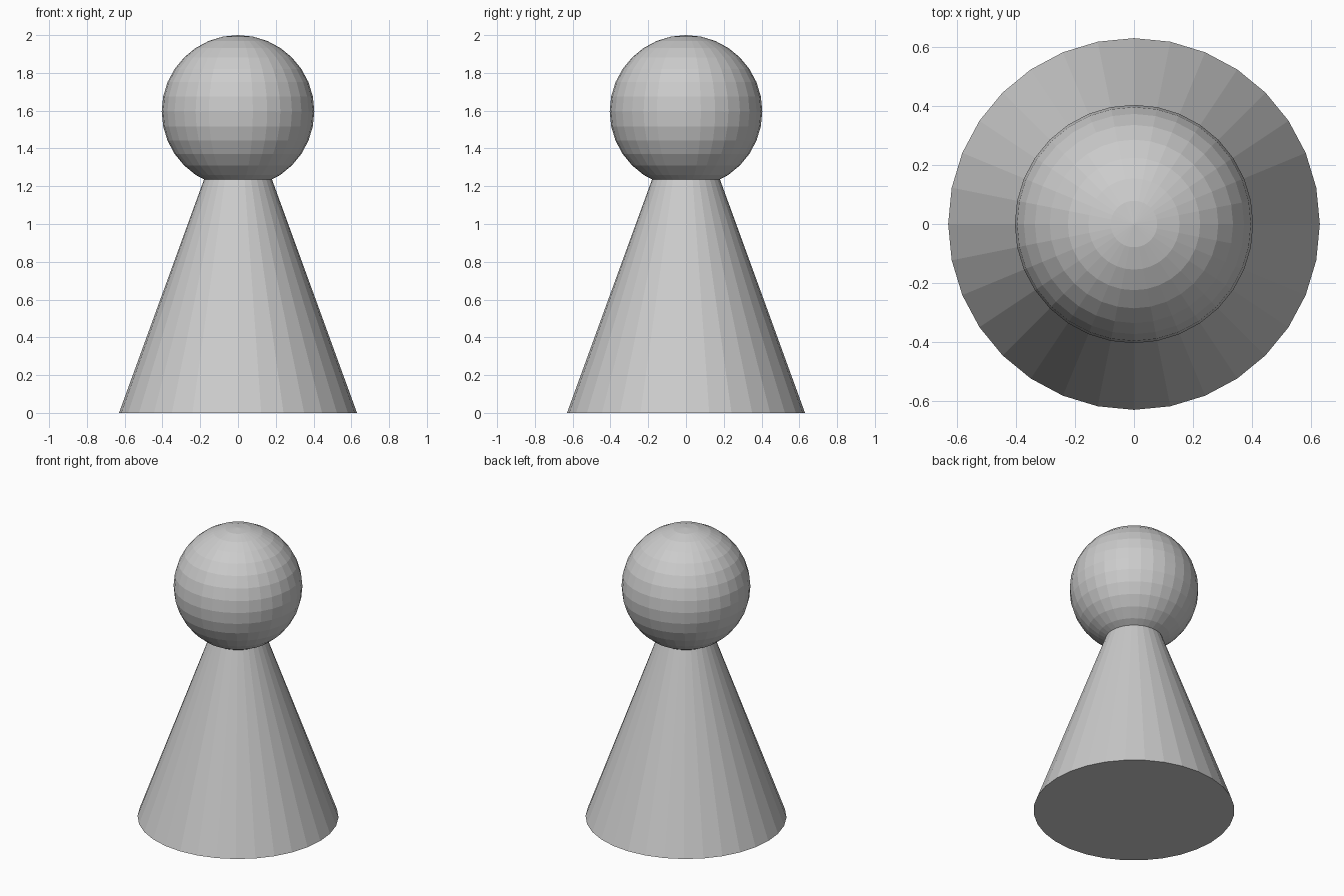
import bpy

if "Cube" in bpy.data.objects:
    bpy.data.objects.remove(bpy.data.objects["Cube"])

SIDES = 32
BASE_RADIUS = 0.63
APEX_Z = 1.73
HEAD_RADIUS = 0.404

# Conical body with closed base, its tip buried inside the head
bpy.ops.mesh.primitive_cone_add(vertices=SIDES, radius1=BASE_RADIUS, radius2=0,
                                depth=APEX_Z, location=(0, 0, APEX_Z / 2))
bpy.context.object.name = "body"

# Faceted round head
bpy.ops.mesh.primitive_uv_sphere_add(segments=SIDES, ring_count=16, radius=HEAD_RADIUS,
                                     location=(0, 0, 2 - HEAD_RADIUS))
bpy.context.object.name = "head"
